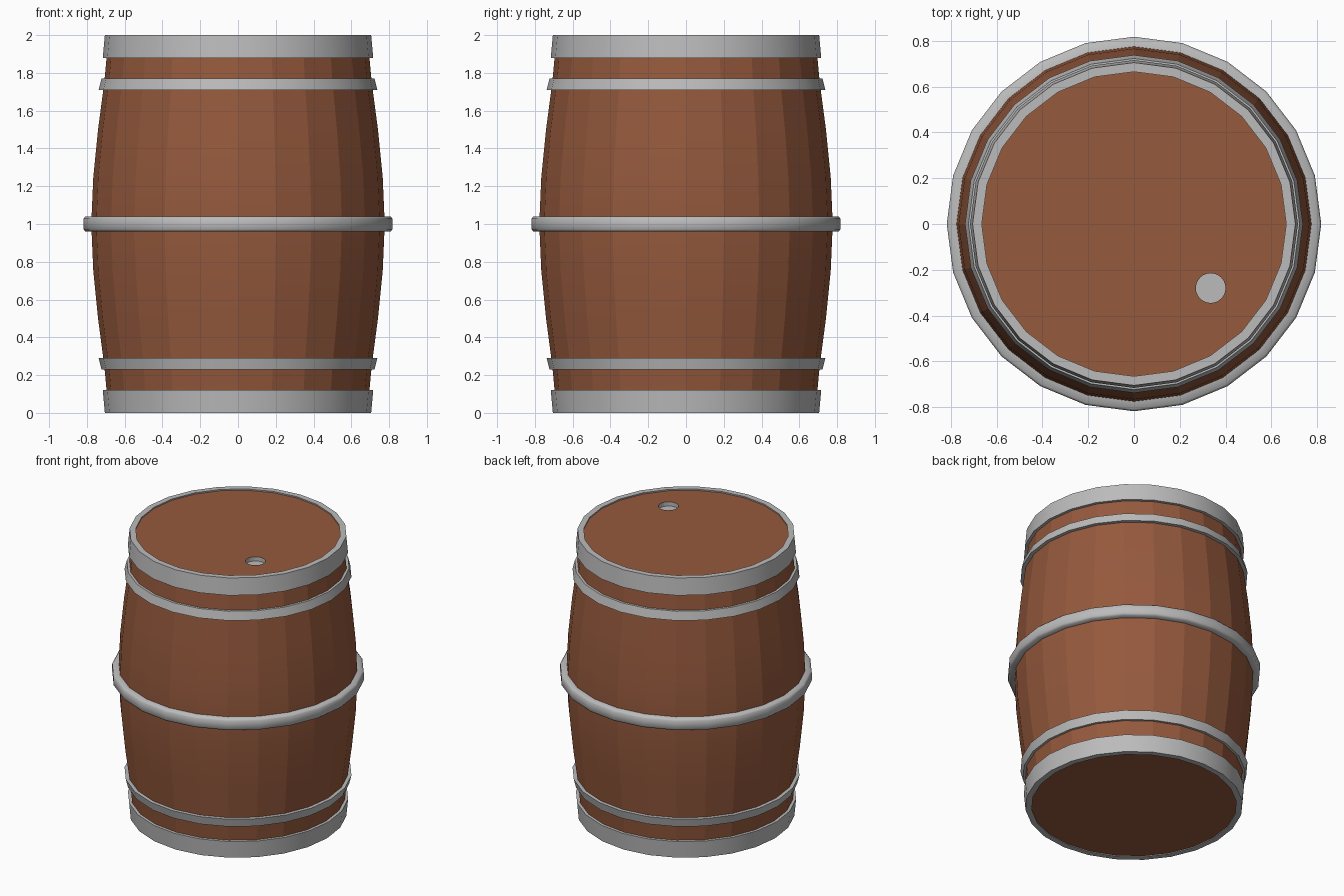
import bpy, bmesh, math

if "Cube" in bpy.data.objects:
    bpy.data.objects.remove(bpy.data.objects["Cube"])

SIDES = 24

def material(name, rgb):
    m = bpy.data.materials.new(name)
    m.diffuse_color = (*rgb, 1)
    m.use_nodes = True
    m.node_tree.nodes["Principled BSDF"].inputs["Base Color"].default_value = m.diffuse_color
    return m

wood = material("brown wood", (0.30, 0.10, 0.046))
iron = material("grey iron", (0.50, 0.50, 0.50))

def finish(name, bm, mat, smooth=None):
    bmesh.ops.recalc_face_normals(bm, faces=bm.faces)
    me = bpy.data.meshes.new(name)
    bm.to_mesh(me)
    bm.free()
    me.materials.append(mat)
    ob = bpy.data.objects.new(name, me)
    bpy.context.collection.objects.link(ob)
    if smooth:
        bpy.ops.object.select_all(action='DESELECT')
        ob.select_set(True)
        bpy.context.view_layer.objects.active = ob
        bpy.ops.object.shade_smooth_by_angle(angle=math.radians(smooth))
    return ob

def circle(bm, r, z, n=SIDES, cx=0, cy=0):
    return [bm.verts.new((cx + r * math.cos(2 * math.pi * i / n),
                          cy + r * math.sin(2 * math.pi * i / n), z)) for i in range(n)]

def bridge(bm, a, b):
    n = len(a)
    for i in range(n):
        j = (i + 1) % n
        bm.faces.new((a[i], a[j], b[j], b[i]))

def lathe(name, profile, mat, closed=False, smooth=None):
    bm = bmesh.new()
    rings = [circle(bm, r, z) for r, z in profile]
    for a, b in zip(rings, rings[1:]):
        bridge(bm, a, b)
    if closed:
        bridge(bm, rings[-1], rings[0])
    return finish(name, bm, mat, smooth)

# Bulging stave wall, mirrored about mid height
half = [(0.685, 0.005), (0.708, 0.25), (0.741, 0.5), (0.766, 0.75)]
lathe("barrel_wall", half + [(0.777, 1.0)] + [(r, 2 - z) for r, z in half[::-1]], wood, smooth=10)

# Base disc
bm = bmesh.new()
bm.faces.new(circle(bm, 0.69, 0.006))
finish("barrel_base", bm, wood)

# Lid with a round bung hole
HX, HY, HR, LID = 0.335, -0.28, 0.065, 1.99
bm = bmesh.new()
for loop in (circle(bm, 0.69, LID), circle(bm, HR, LID, 24, HX, HY)):
    for i in range(len(loop)):
        bm.edges.new((loop[i - 1], loop[i]))
bmesh.ops.triangle_fill(bm, use_beauty=True, edges=bm.edges[:], normal=(0, 0, 1))
finish("barrel_lid", bm, wood)

# Recessed metal cup in the bung hole
bm = bmesh.new()
top, low = circle(bm, HR, LID, 24, HX, HY), circle(bm, HR, LID - 0.03, 24, HX, HY)
bridge(bm, top, low)
bm.faces.new(low)
cup = finish("bung_cup", bm, iron)
cup.data.flip_normals()

# Rims and hoops: the lower ones mirror the upper ones
rim = [(0.665, 0.0), (0.705, 0.0), (0.716, 0.12), (0.68, 0.12)]
hoop = [(0.69, 0.23), (0.723, 0.23), (0.738, 0.29), (0.70, 0.29)]
for label, prof in (("rim", rim), ("hoop", hoop)):
    lathe("bottom_" + label, prof, iron, True, 40)
    lathe("top_" + label, [(r, 2 - z) for r, z in prof], iron, True, 40)
lathe("middle_hoop", [(0.76, 0.96), (0.808, 0.96), (0.818, 0.972), (0.818, 1.028),
                      (0.808, 1.04), (0.76, 1.04)], iron, True, 60)
